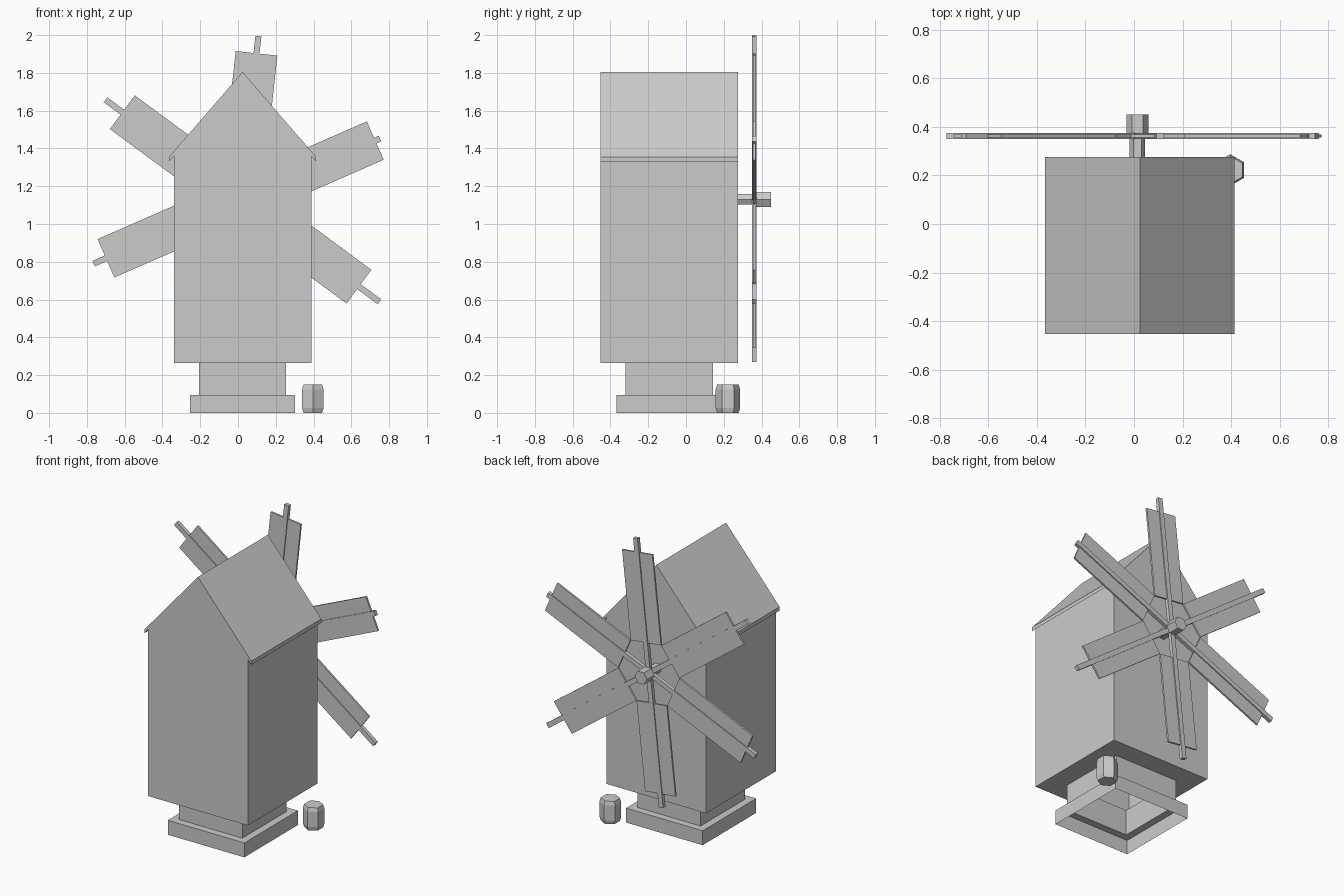
import bpy
import bmesh
from math import radians, cos, sin, tau
from mathutils import Matrix, Vector

if "Cube" in bpy.data.objects:
    bpy.data.objects.remove(bpy.data.objects["Cube"])

grey = bpy.data.materials.new("plain_grey")
grey.use_nodes = True
colour = (0.6, 0.6, 0.6, 1)
grey.diffuse_color = colour
grey.node_tree.nodes["Principled BSDF"].inputs["Base Color"].default_value = colour

CENTRE = Vector((0.024, -0.088, 0))    # tower axis
WHEEL = Vector((0.014, 0.362, 1.13))   # sail wheel centre


def finish(name, bm):
    bmesh.ops.recalc_face_normals(bm, faces=bm.faces)
    mesh = bpy.data.meshes.new(name)
    bm.to_mesh(mesh)
    bm.free()
    mesh.materials.append(grey)
    obj = bpy.data.objects.new(name, mesh)
    bpy.context.collection.objects.link(obj)
    return obj


def loft(name, sides, turn, rings, cap_start, cap_end, place):
    """Join regular polygon rings given as (radius, height)."""
    bm = bmesh.new()
    loops = []
    for radius, height in rings:
        loops.append([bm.verts.new(place @ Vector((
            radius * cos(turn + tau * i / sides),
            radius * sin(turn + tau * i / sides), height)))
            for i in range(sides)])
    for a, b in zip(loops, loops[1:]):
        for i in range(sides):
            j = (i + 1) % sides
            bm.faces.new((a[i], a[j], b[j], b[i]))
    if cap_start:
        bm.faces.new(loops[0])
    if cap_end:
        bm.faces.new(loops[-1])
    return finish(name, bm)


def box(name, low, high, place):
    bm = bmesh.new()
    bmesh.ops.create_cube(bm, size=1)
    low, high = Vector(low), Vector(high)
    for v in bm.verts:
        v.co = place @ ((low + high) / 2 + v.co * (high - low))
    return finish(name, bm)


# Stepped plinth and tower as one hollow shell, open underneath
steps = [(0.279, 0), (0.279, 0.095), (0.231, 0.095), (0.231, 0.265),
         (0.364, 0.265), (0.364, 1.36)]
loft("tower", 4, tau / 8, [(half * 2 ** 0.5, z) for half, z in steps],
     False, False, Matrix.Translation(CENTRE))

# Gable roof with small eaves, flush at both ends
half_profile = [(0.364, 1.36), (0.39, 1.33), (0.39, 1.355)]
profile = [(-x, z) for x, z in half_profile] + [(0, 1.805)] + half_profile[::-1]
bm = bmesh.new()
ends = [[bm.verts.new(CENTRE + Vector((x, y, z))) for x, z in profile]
        for y in (-0.364, 0.364)]
for i in range(len(profile) - 1):
    bm.faces.new((ends[0][i], ends[0][i + 1], ends[1][i + 1], ends[1][i]))
for end in ends:
    bm.faces.new(end)
finish("roof", bm)

# Axle and hub, running out of the back wall
along_y = Matrix.Translation((WHEEL.x, 0, WHEEL.z)) @ Matrix.Rotation(-tau / 4, 4, "X")
loft("axle", 6, 0, [(0.032, 0.26), (0.032, 0.38)], True, True, along_y)
loft("hub", 6, 0, [(0.045, 0.374), (0.045, 0.451)], True, True, along_y)

# Three crossing spars, each carrying two sails
spars = [(83.8, 0.87, 0.865), (143.6, 0.889, 0.913), (23.6, 0.805, 0.849)]
for number, (angle, reach, back_reach) in enumerate(spars):
    place = Matrix.Translation(WHEEL) @ Matrix.Rotation(-radians(angle), 4, "Y")
    box(f"spar_{number}", (-back_reach, -0.012, -0.016), (reach, 0.012, 0.016), place)
    for side, label in ((1, "a"), (-1, "b")):
        box(f"sail_{number}_{label}", (side * 0.195, -0.006, -0.111),
            (side * 0.778, 0.006, 0.111), place)

# Small barrel by the back corner
loft("barrel", 6, tau / 4, [(0.057, 0), (0.065, 0.025), (0.065, 0.125), (0.057, 0.15)],
     True, True, Matrix.Translation((0.396, 0.222, 0)))
